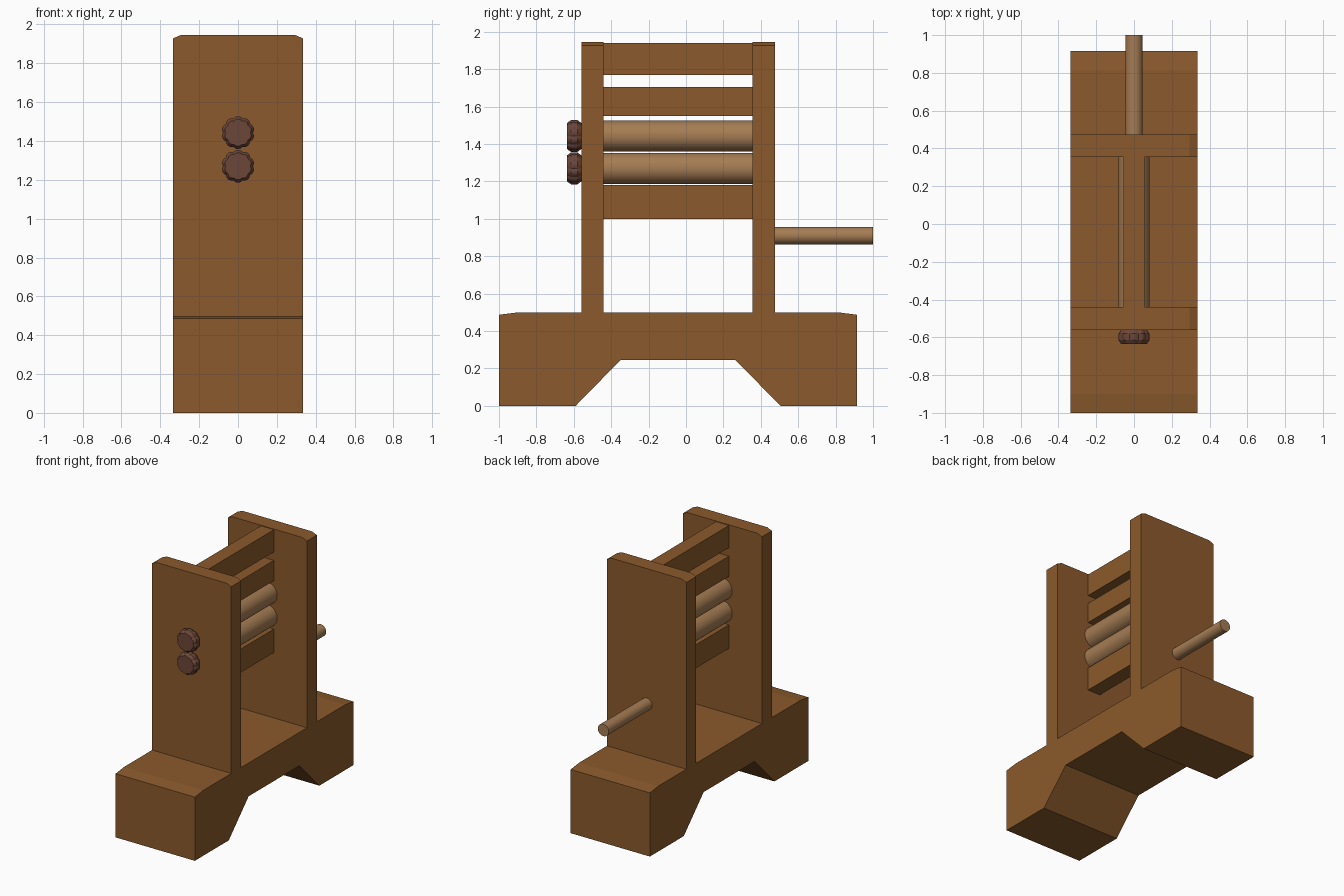
import bpy, bmesh, math

if "Cube" in bpy.data.objects:
    bpy.data.objects.remove(bpy.data.objects["Cube"])


def material(name, rgb):
    m = bpy.data.materials.new(name)
    m.diffuse_color = (*rgb, 1)
    m.use_nodes = True
    m.node_tree.nodes["Principled BSDF"].inputs["Base Color"].default_value = m.diffuse_color
    return m


WOOD = material("brown_wood", (0.258, 0.102, 0.025))
TAN = material("tan_roller_wood", (0.376, 0.202, 0.087))
DARK = material("dark_knob", (0.150, 0.061, 0.040))


def loft(name, rings, mat, smooth=None):
    """Skin a stack of equal-length rings and cap both ends."""
    bm = bmesh.new()
    loops = [[bm.verts.new(p) for p in ring] for ring in rings]
    n = len(loops[0])
    for a, b in zip(loops, loops[1:]):
        for i in range(n):
            j = (i + 1) % n
            bm.faces.new((a[i], a[j], b[j], b[i]))
    bm.faces.new(loops[0])
    bm.faces.new(loops[-1])
    bmesh.ops.recalc_face_normals(bm, faces=bm.faces)
    mesh = bpy.data.meshes.new(name)
    bm.to_mesh(mesh)
    bm.free()
    mesh.materials.append(mat)
    ob = bpy.data.objects.new(name, mesh)
    bpy.context.collection.objects.link(ob)
    if smooth:
        bpy.ops.object.select_all(action='DESELECT')
        ob.select_set(True)
        bpy.context.view_layer.objects.active = ob
        bpy.ops.object.shade_smooth_by_angle(angle=math.radians(smooth))
    return ob


def profile_along_y(name, xz, y0, y1, mat):
    return loft(name, [[(x, y, z) for x, z in xz] for y in (y0, y1)], mat)


def turned(name, z, stations, mat, n=32, lobes=0, depth=0, smooth=35):
    """Round part along y; stations are (y, radius); lobes scallop the rim."""
    rings = []
    for y, r in stations:
        ring = []
        for i in range(n):
            a = 2 * math.pi * i / n
            rr = r * (1 - depth * (1 - abs(math.cos(a * lobes / 2)))) if lobes else r
            ring.append((rr * math.sin(a), y, z + rr * math.cos(a)))
        rings.append(ring)
    return loft(name, rings, mat, smooth)


W = 0.335

# Arched base block with sloped top ends
base = [(-1, 0), (-0.59, 0), (-0.35, 0.245), (0.265, 0.245), (0.505, 0),
        (0.915, 0), (0.915, 0.487), (0.815, 0.5), (-0.9, 0.5), (-1, 0.487)]
loft("base", [[(x, y, z) for y, z in base] for x in (-W, W)], WOOD)

# Upright boards with clipped top corners
board = [(-W, 0.5), (W, 0.5), (W, 1.928), (0.295, 1.945), (-0.295, 1.945), (-W, 1.928)]
for name, y in (("front_upright", -0.56), ("back_upright", 0.355)):
    profile_along_y(name, board, y, y + 0.12, WOOD)

# Cross bars between the uprights
for name, z0, z1 in (("lower_bar", 1.0, 1.18), ("middle_bar", 1.55, 1.705),
                     ("top_bar", 1.77, 1.94)):
    profile_along_y(name, [(-0.055, z0), (0.055, z0), (0.055, z1), (-0.055, z1)],
                    -0.44, 0.355, WOOD)

# Rollers and their scalloped knobs
for name, z in (("lower", 1.27), ("upper", 1.443)):
    turned(name + "_roller", z, [(-0.44, 0.083), (0.355, 0.083)], TAN)
    turned(name + "_knob", z, [(-0.56, 0.07), (-0.58, 0.085), (-0.615, 0.085), (-0.636, 0.07)],
           DARK, n=40, lobes=10, depth=0.09, smooth=30)

# Peg at the back
turned("back_peg", 0.91, [(0.475, 0.046), (1.0, 0.046)], TAN)
